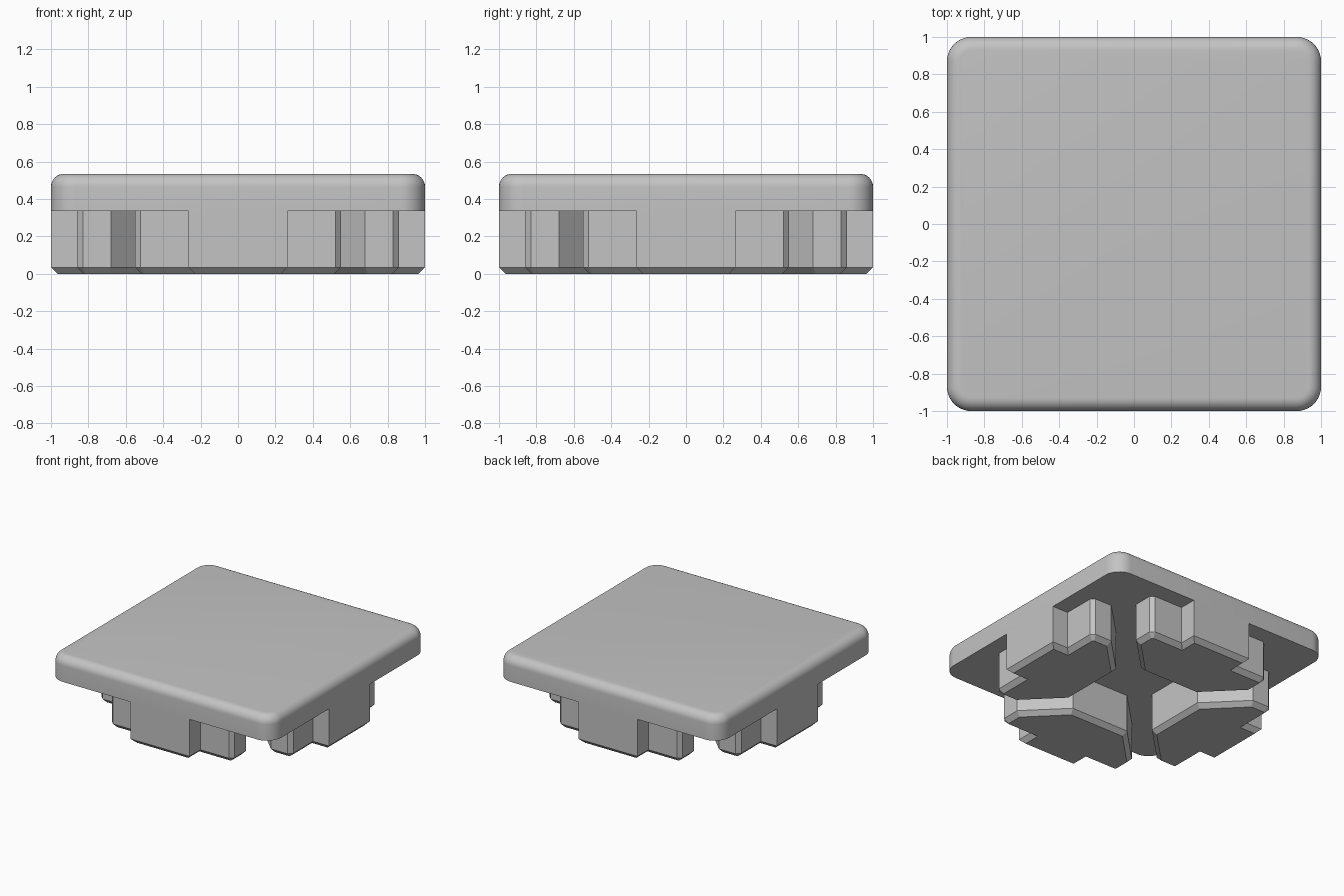
import bpy, bmesh, math
from mathutils import Matrix

old = bpy.data.objects.get("Cube")
if old:
    bpy.data.objects.remove(old, do_unlink=True)

CAP_BOTTOM, CAP_TOP = 0.335, 0.535

grey = bpy.data.materials.new("light_grey_plastic")
grey.use_nodes = True
colour = (0.55, 0.55, 0.55, 1)
grey.diffuse_color = colour
grey.node_tree.nodes["Principled BSDF"].inputs["Base Color"].default_value = colour


def add_object(name, bm):
    bmesh.ops.recalc_face_normals(bm, faces=bm.faces[:])
    mesh = bpy.data.meshes.new(name)
    bm.to_mesh(mesh)
    bm.free()
    mesh.materials.append(grey)
    obj = bpy.data.objects.new(name, mesh)
    bpy.context.collection.objects.link(obj)
    return obj


def prism(outline, bottom, top):
    bm = bmesh.new()
    base = bm.faces.new([bm.verts.new((x, y, bottom)) for x, y in outline])
    ext = bmesh.ops.extrude_face_region(bm, geom=[base])
    verts = [g for g in ext["geom"] if isinstance(g, bmesh.types.BMVert)]
    bmesh.ops.translate(bm, verts=verts, vec=(0, 0, top - bottom))
    return bm


def edges_at(bm, z):
    return [e for e in bm.edges if all(abs(v.co.z - z) < 1e-5 for v in e.verts)]


# Square cap: rounded corners, then a softer round along the top rim
bm = prism([(-1, -1), (1, -1), (1, 1), (-1, 1)], CAP_BOTTOM, CAP_TOP)
upright = [e for e in bm.edges if abs(e.verts[0].co.z - e.verts[1].co.z) > 0.1]
bmesh.ops.bevel(bm, geom=upright, offset=0.13, segments=10, profile=0.5, affect='EDGES')
bmesh.ops.bevel(bm, geom=edges_at(bm, CAP_TOP), offset=0.07, segments=8,
                profile=0.5, affect='EDGES')
cap = add_object("cap_plate", bm)
bpy.context.view_layer.objects.active = cap
cap.select_set(True)
bpy.ops.object.shade_smooth_by_angle(angle=math.radians(35))
cap.select_set(False)

# T-shaped plug foot: half outline as (half width, distance from centre)
half = [(0.265, 1), (0.265, 0.86), (0.52, 0.86), (0.55, 0.83),
        (0.55, 0.68), (0.26, 0.39)]
outline = [(w, -d) for w, d in half] + [(-w, -d) for w, d in reversed(half)]

for i, side in enumerate(("front", "left", "back", "right")):
    bm = prism(outline, 0, CAP_BOTTOM)
    hidden = [f for f in bm.faces if f.calc_center_median().z > CAP_BOTTOM - 0.01]
    bmesh.ops.bevel(bm, geom=edges_at(bm, 0), offset=0.035, segments=1, affect='EDGES')
    bmesh.ops.delete(bm, geom=[f for f in hidden if f.is_valid], context='FACES_ONLY')
    bm.transform(Matrix.Rotation(i * math.pi / 2, 4, 'Z'))
    add_object(side + "_plug_foot", bm)
